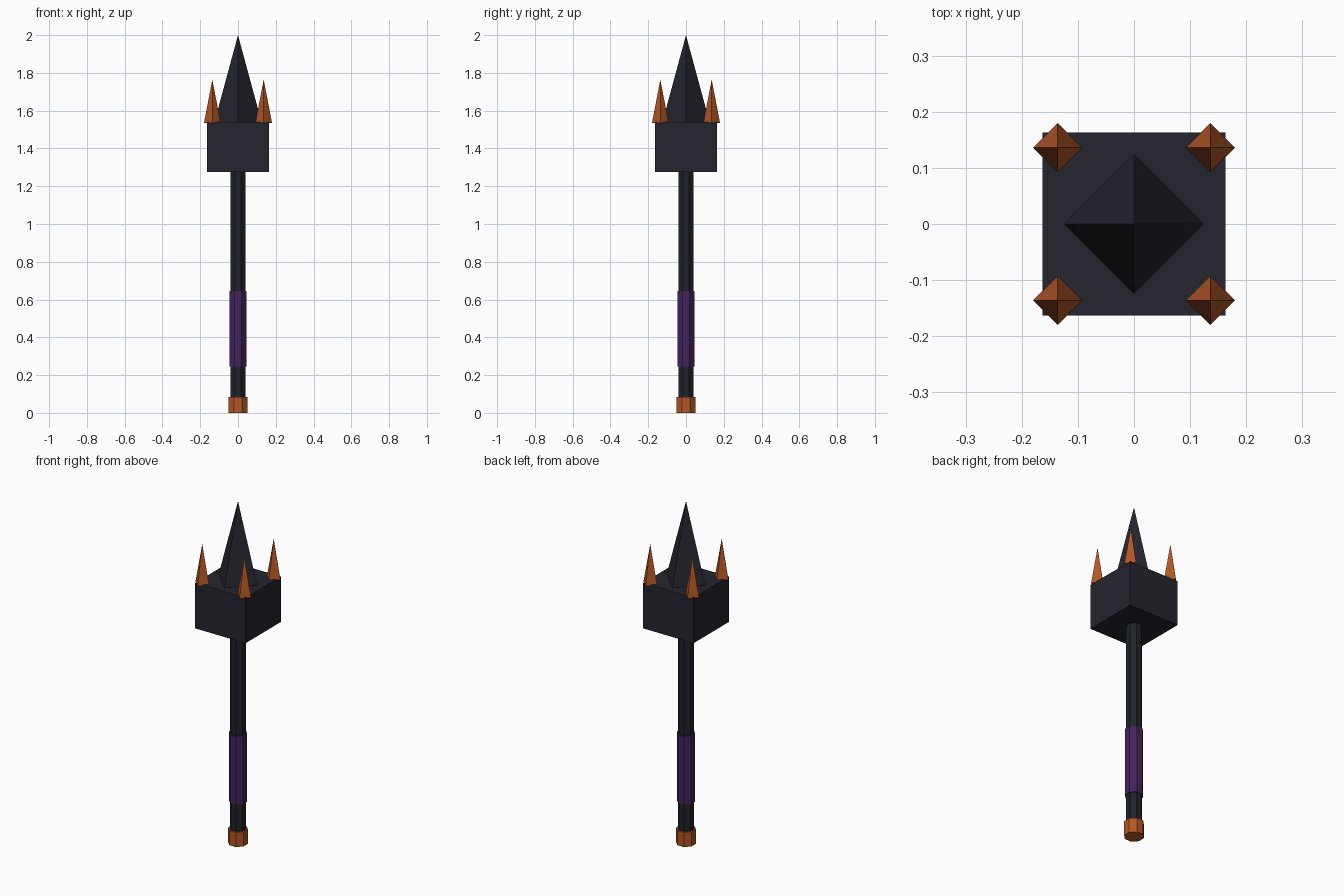
import bpy
import math

cube = bpy.data.objects.get("Cube")
if cube:
    bpy.data.objects.remove(cube, do_unlink=True)


def make_material(name, color):
    mat = bpy.data.materials.new(name)
    mat.use_nodes = True
    mat.diffuse_color = (*color, 1)
    mat.node_tree.nodes["Principled BSDF"].inputs["Base Color"].default_value = (*color, 1)
    return mat


iron = make_material("dark iron", (0.018, 0.018, 0.028))
shaft_metal = make_material("shaft grey", (0.014, 0.016, 0.024))
copper = make_material("copper", (0.45, 0.095, 0.02))
leather = make_material("purple leather", (0.06, 0.016, 0.105))


def finish(name, mat):
    obj = bpy.context.object
    obj.name = obj.data.name = name
    obj.data.materials.append(mat)
    return obj


def octagon_rod(name, half_width, bottom, top, mat):
    """Eight-sided rod with a flat side towards the front."""
    bpy.ops.mesh.primitive_cylinder_add(
        vertices=8, radius=half_width / math.cos(math.pi / 8), depth=top - bottom,
        location=(0, 0, (bottom + top) / 2), rotation=(0, 0, math.pi / 8))
    return finish(name, mat)


def spike(name, x, y, radius, bottom, top, mat):
    """Four-sided pyramid with its corners on the axes."""
    bpy.ops.mesh.primitive_cone_add(
        vertices=4, radius1=radius, radius2=0, depth=top - bottom,
        location=(x, y, (bottom + top) / 2))
    return finish(name, mat)


# Handle
octagon_rod("pommel", 0.05, 0, 0.085, copper)
octagon_rod("shaft", 0.041, 0.04, 1.3, shaft_metal)
octagon_rod("grip", 0.046, 0.246, 0.646, leather)

# Head block
bpy.ops.mesh.primitive_cube_add(size=1, location=(0, 0, 1.407))
bpy.context.object.scale = (0.326, 0.326, 0.266)
finish("head_block", iron)

# Spikes on the head
spike("main_spike", 0, 0, 0.125, 1.538, 2.0, iron)
for side, x in (("left", 0.136), ("right", -0.136)):
    for end, y in (("front", -0.136), ("back", 0.136)):
        spike(f"{end}_{side}_spike", x, y, 0.044, 1.535, 1.765, copper)
